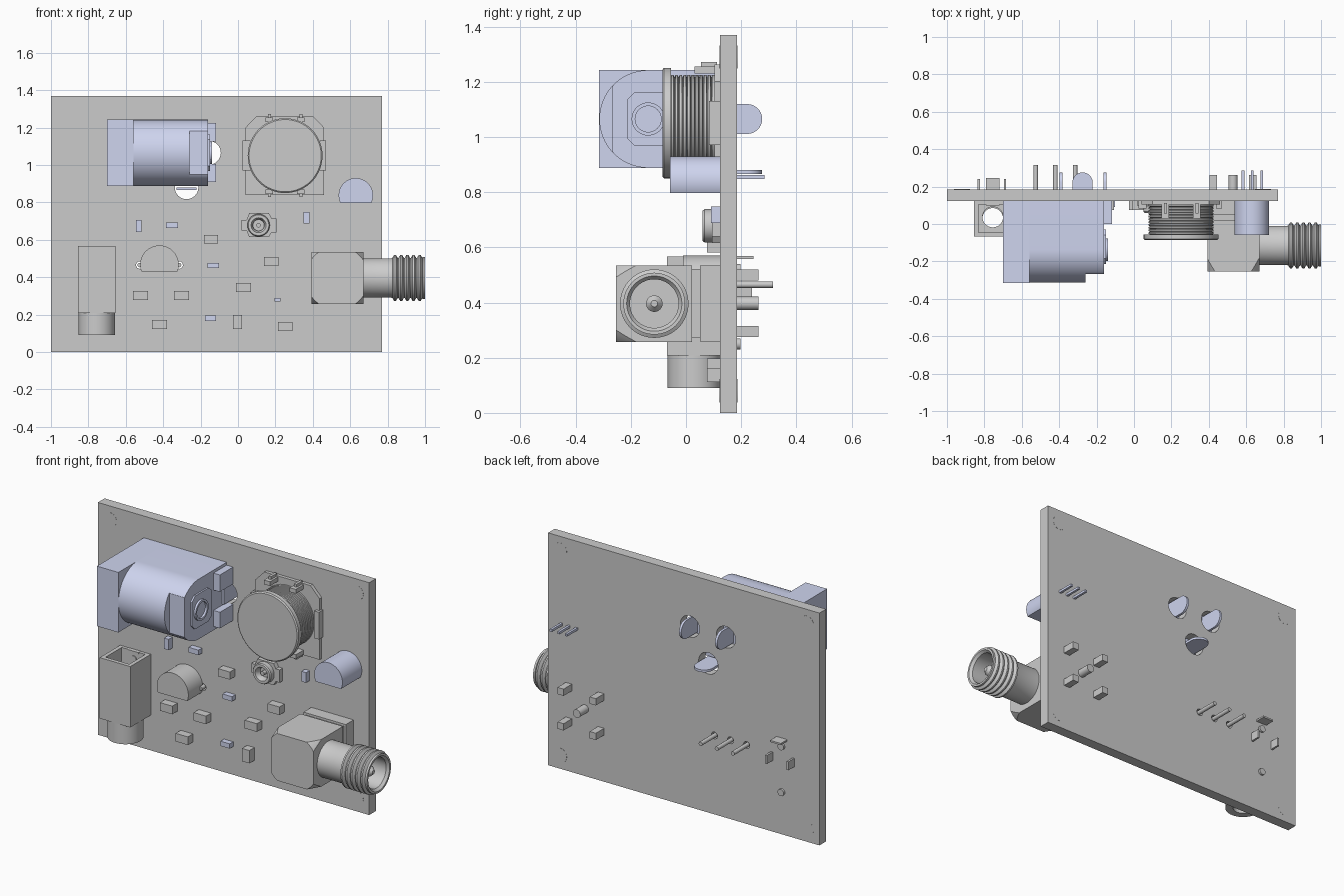
import bpy, bmesh
from math import sin, cos, pi

if "Cube" in bpy.data.objects:
    bpy.data.objects.remove(bpy.data.objects["Cube"])

blue = bpy.data.materials.new("pale_blue")
blue.diffuse_color = (0.62, 0.66, 0.86, 1)
blue.use_nodes = True
blue.node_tree.nodes["Principled BSDF"].inputs["Base Color"].default_value = blue.diffuse_color
PLACE = {'x': lambda t, u, v: (t, u, v), 'y': lambda t, u, v: (u, t, v), 'z': lambda t, u, v: (u, v, t)}


def finish(name, bm, mat=None):
    bmesh.ops.recalc_face_normals(bm, faces=bm.faces)
    me = bpy.data.meshes.new(name)
    bm.to_mesh(me)
    bm.free()
    ob = bpy.data.objects.new(name, me)
    bpy.context.collection.objects.link(ob)
    if mat:
        me.materials.append(mat)
    return ob


def prism(name, pts, axis, a, b, mat=None):
    bm = bmesh.new()
    lo = [bm.verts.new(PLACE[axis](a, *p)) for p in pts]
    hi = [bm.verts.new(PLACE[axis](b, *p)) for p in pts]
    bm.faces.new(lo)
    bm.faces.new(hi)
    n = len(pts)
    for i in range(n):
        j = (i + 1) % n
        bm.faces.new((lo[i], lo[j], hi[j], hi[i]))
    return finish(name, bm, mat)


def box(name, x0, x1, y0, y1, z0, z1, mat=None):
    return prism(name, [(x0, y0), (x1, y0), (x1, y1), (x0, y1)], 'z', z0, z1, mat)


def lathe(name, profile, axis, centre, mat=None, n=48):
    """Spin (radius, position) pairs; a profile off the axis closes into a ring."""
    bm = bmesh.new()
    rings = []
    for r, t in profile:
        k = n if r > 0 else 1
        rings.append([bm.verts.new(PLACE[axis](t, centre[0] + r * cos(2 * pi * i / n),
                                               centre[1] + r * sin(2 * pi * i / n))) for i in range(k)])
    if profile[0][0] > 0:
        rings.append(rings[0])
    for p, q in zip(rings, rings[1:]):
        for i in range(n):
            j = (i + 1) % n
            if len(p) == 1:
                bm.faces.new((p[0], q[i], q[j]))
            elif len(q) == 1:
                bm.faces.new((p[i], p[j], q[0]))
            else:
                bm.faces.new((p[i], p[j], q[j], q[i]))
    return finish(name, bm, mat)


def rod(name, r, a, b, axis, centre, mat=None, n=32):
    return lathe(name, [(0, a), (r, a), (r, b), (0, b)], axis, centre, mat, n)


def apply_mod(ob, mod):
    bpy.context.view_layer.objects.active = ob
    bpy.ops.object.modifier_apply(modifier=mod.name)


def cut(ob, cutter):
    m = ob.modifiers.new("cut", 'BOOLEAN')
    m.operation, m.object, m.solver = 'DIFFERENCE', cutter, 'EXACT'
    apply_mod(ob, m)
    bpy.data.objects.remove(cutter)


def bevel(ob, width, seg):
    m = ob.modifiers.new("bevel", 'BEVEL')
    m.width, m.segments = width, seg
    apply_mod(ob, m)


def arc(cx, cy, r, a0, a1, n=32):
    return [(cx + r * cos(a0 + (a1 - a0) * i / n), cy + r * sin(a0 + (a1 - a0) * i / n)) for i in range(n + 1)]


F, B = 0.123, 0.185     # board front and back planes

# Circuit board with drilled holes
board = box("board", -1, 0.77, F, B, 0, 1.37)
holes = [(-0.155, 1.065, 0.063), (-0.39, 1.065, 0.063), (-0.275, 0.88, 0.063)]
holes += [(x, 0.465, 0.02) for x in (-0.525, -0.42, -0.315)]
for x, z, r in holes:
    cut(board, rod("hole_cutter", r, 0, 0.3, 'y', (x, z)))
for x in (-0.92, 0.69):
    for z in (0.08, 1.29):
        rod("mounting_plug", 0.042, F - 0.0008, B + 0.0008, 'y', (x, z))

# Power jack: square head, rounded body, flattened end, terminals
cy, cz, R = -0.137, 1.065, 0.177
head = box("power_jack_head", -0.70, -0.56, -0.315, F, cz - R, cz + R, blue)
outline = arc(cy, cz, R, pi / 2, 3 * pi / 2, 48) + [(F, cz - R), (F, cz + R)]
body = prism("power_jack_body", outline, 'x', -0.56, -0.26, blue)
prism("power_jack_end", [(max(y, -0.268), z) for y, z in outline], 'x', -0.26, -0.16, blue)
for part in (head, body):
    cut(part, rod("bore_cutter", 0.115, -0.8, -0.3, 'x', (cy, cz), n=48))
rod("power_jack_pin", 0.035, -0.66, -0.29, 'x', (cy, cz), blue)
prism("power_jack_boss", [(-0.03, 1.14), (-0.06, 1.163), (-0.185, 1.163), (-0.214, 1.135),
                          (-0.214, 0.995), (-0.185, 0.967), (-0.06, 0.967), (-0.03, 0.99)], 'x', -0.162, -0.15, blue)
lathe("power_jack_rivet", [(0.047, -0.155), (0.06, -0.155), (0.06, -0.138), (0.047, -0.138)], 'x', (cy, cz), blue)
for z0, z1 in ((0.91, 1.005), (1.125, 1.225)):
    box("power_jack_tab", -0.16, -0.118, 0.0, F, z0, z1, blue)
for x in (-0.155, -0.39):
    prism("power_jack_blade", arc(0.222, cz, 0.054, -pi / 2, pi / 2, 20) + [(0.08, cz + 0.054), (0.08, cz - 0.054)],
          'x', x - 0.007, x + 0.007, blue)
prism("power_jack_blade", arc(-0.275, 0.222, 0.054, 0, pi, 20) + [(-0.329, 0.1), (-0.221, 0.1)],
      'z', 0.866, 0.88, blue)

# Round inductor: cap, wound core, base plate and clips
c = (0.252, 1.05)
lathe("inductor_cap", [(0, -0.086), (0.193, -0.086), (0.2, -0.08), (0.2, -0.055), (0, -0.055)], 'y', c, n=64)
wind = [(0, -0.06)]
for i in range(11):
    t = -0.056 + i * 0.0148
    wind += [(0.166, t), (0.174, t + 0.003), (0.174, t + 0.011), (0.166, t + 0.0145)]
lathe("inductor_winding", wind + [(0, 0.108)], 'y', c, n=64)
prism("inductor_base", [(0.04, 0.84), (0.46, 0.84), (0.46, 1.2), (0.4, 1.262), (0.1, 1.262), (0.04, 1.2)],
      'y', 0.103, F)
for x in (0.168, 0.336):
    for s in (-1, 1):
        zs = sorted((1.05 + s * 0.18, 1.05 + s * 0.205))
        box("inductor_clip", x - 0.02, x + 0.02, 0.03, 0.11, *zs)
        zs = sorted((1.05 + s * 0.205, 1.05 + s * 0.222))
        box("inductor_hook", x - 0.008, x + 0.008, 0.055, 0.112, *zs)
for x in (0.037, 0.452):
    box("inductor_terminal", x - 0.013, x + 0.03 if x < 0.2 else x + 0.018, 0.083, F, 0.97, 1.13)

# Flat-sided transistors with through-board pins
def transistor(name, cx, cz, r, flat, y0, pin_xs, pin_z, pin_y, mat):
    drop = cz - flat
    a = -math_asin(drop / r)
    prism(name, arc(cx, cz, r, a, pi - a, 40), 'y', y0, F, mat)
    for x in pin_xs:
        if mat:
            box(name + "_pin", x - 0.007, x + 0.007, 0.11, pin_y, pin_z - 0.007, pin_z + 0.007, mat)
        else:
            rod(name + "_pin", 0.012, 0.1, pin_y, 'y', (x, pin_z), n=16)


from math import asin as math_asin
transistor("transistor_grey", -0.42, 0.467, 0.103, 0.43, -0.01, (-0.525, -0.42, -0.315), 0.465, 0.315, None)
transistor("transistor_blue", 0.63, 0.838, 0.092, 0.797, -0.058, (0.583, 0.633, 0.683), 0.855, 0.285, blue)

# Small coaxial socket
prism("socket_base", [(0.02, 0.65), (0.045, 0.65), (0.06, 0.615), (0.165, 0.615), (0.18, 0.64), (0.205, 0.64),
                      (0.205, 0.715), (0.18, 0.715), (0.165, 0.742), (0.06, 0.742), (0.045, 0.705), (0.02, 0.705)],
      'y', 0.095, F)
lathe("socket_ring", [(0.04, 0.06), (0.055, 0.06), (0.06, 0.067), (0.06, 0.1), (0.03, 0.1), (0.03, 0.08)],
      'y', (0.11, 0.678))
rod("socket_pin", 0.012, 0.07, 0.1, 'y', (0.11, 0.678), n=16)

# Surface-mount chips: centre x, centre z, width, height
for x, z, w, h in [(-0.53, 0.673, 0.03, 0.064), (-0.353, 0.678, 0.064, 0.03), (-0.133, 0.463, 0.062, 0.028),
                   (-0.147, 0.181, 0.06, 0.028), (0.366, 0.718, 0.03, 0.06), (0.212, 0.279, 0.032, 0.018)]:
    d = 0.033 if w + h > 0.06 else 0.015
    box("chip_blue", x - w / 2, x + w / 2, F - d, F, z - h / 2, z + h / 2, blue)
for x, z, w, h in [(-0.145, 0.604, 0.076, 0.045), (-0.522, 0.301, 0.08, 0.048), (-0.302, 0.301, 0.08, 0.048),
                   (-0.42, 0.147, 0.08, 0.048), (-0.003, 0.16, 0.048, 0.076), (0.03, 0.345, 0.08, 0.048),
                   (0.178, 0.483, 0.078, 0.048), (0.252, 0.136, 0.078, 0.048)]:
    box("chip_grey", x - w / 2, x + w / 2, 0.076, F, z - h / 2, z + h / 2)

# Audio jack: open-topped housing, round nose, through bore, pins
ax, ay = -0.755, 0.03
housing = box("audio_jack_housing", -0.855, -0.655, -0.068, F, 0.208, 0.567)
cut(housing, box("recess_cutter", -0.832, -0.678, -0.045, 0.105, 0.48, 0.7))
cut(housing, rod("bore_cutter", 0.055, 0.1, 0.6, 'z', (ax, ay + 0.007)))
lathe("audio_jack_nose", [(0.055, 0.09), (0.097, 0.09), (0.097, 0.21), (0.055, 0.21)], 'z', (ax, ay))
box("audio_jack_pin_top", -0.79, -0.72, 0.1, 0.245, 0.558, 0.568)
for x in (-0.83, -0.69):
    box("audio_jack_pin_side", x - 0.006, x + 0.006, 0.1, 0.24, 0.42, 0.47)
for z in (0.25, 0.52):
    rod("audio_jack_peg", 0.02, 0.1, B + 0.012, 'y', (ax, z), n=20)

# Right-angle antenna connector: flange, neck, elbow, threaded barrel, legs
box("antenna_flange", 0.392, 0.668, 0.05, F, 0.258, 0.534)
box("antenna_neck", 0.405, 0.655, 0.01, 0.06, 0.271, 0.521)
elbow = box("antenna_elbow", 0.392, 0.67, -0.254, 0.022, 0.257, 0.535)
cut(elbow, lathe("corner_cutter", [(0.168, -0.3), (0.168, -0.258), (0.205, -0.16), (0.3, -0.16), (0.3, -0.3)],
                 'y', (0.53, 0.396), n=64))
profile = [(0, 0.66), (0.105, 0.66), (0.105, 0.82)]
for i in range(5):
    t = 0.825 + i * 0.033
    profile += [(0.107, t), (0.124, t + 0.01), (0.124, t + 0.019), (0.107, t + 0.029)]
profile += [(0.112, 0.988), (0.112, 1.0), (0.1, 1.0), (0.088, 0.985), (0.088, 0.88), (0, 0.88)]
lathe("antenna_barrel", profile, 'x', (-0.115, 0.396), n=64)
lathe("antenna_contact", [(0, 0.87), (0.03, 0.87), (0.03, 0.945), (0.012, 0.965), (0, 0.965)], 'x', (-0.115, 0.396), n=24)
rod("antenna_centre_pin", 0.024, 0.1, 0.262, 'y', (0.53, 0.397), n=24)
for sx in (-1, 1):
    for sz in (-1, 1):
        x, z = 0.53 + sx * 0.105, 0.397 + sz * 0.102
        box("antenna_leg", x - 0.02, x + 0.02, 0.1, 0.262, z - 0.02, z + 0.02)

# Smooth round surfaces, keep hard edges
bpy.ops.object.select_all(action='SELECT')
bpy.ops.object.shade_smooth_by_angle(angle=0.5)
